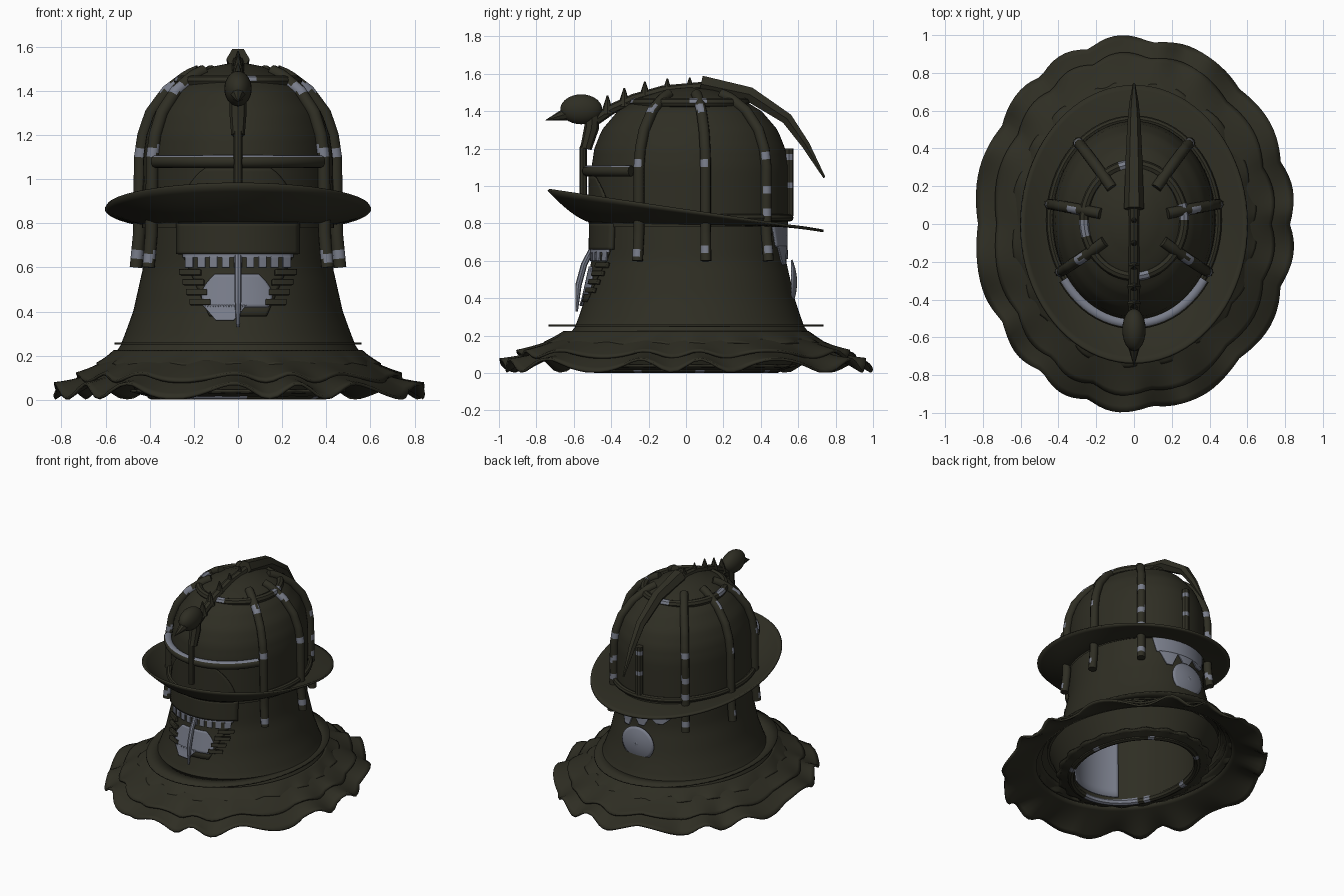
import bpy, math
from math import sin, cos, pi, radians
from mathutils import Vector

cube = bpy.data.objects.get("Cube")
if cube:
    bpy.data.objects.remove(cube, do_unlink=True)


def material(name, rgb):
    m = bpy.data.materials.new(name)
    m.use_nodes = True
    m.diffuse_color = (*rgb, 1)
    m.node_tree.nodes["Principled BSDF"].inputs["Base Color"].default_value = (*rgb, 1)
    return m


DARK = material("dark olive", (0.028, 0.027, 0.017))
GREY = material("worn blue grey", (0.19, 0.205, 0.255))
CY = 0.02

# Elliptical profiles: height, half width, half depth
BELL = [(0.19, .57, .66), (0.25, .53, .61), (0.4, .475, .56), (0.6, .43, .515), (0.9, .415, .51)]
DOME = [(0.78, .435, .525), (1.1, .43, .525), (1.2, .415, .51), (1.3, .38, .47),
        (1.4, .305, .385), (1.47, .21, .27), (1.515, .10, .13), (1.53, .001, .001)]
INNER = [(0.03, .385, .485), (0.8, .395, .485), (1.2, .38, .47), (1.4, .27, .34), (1.5, .001, .001)]


def radii(profile, z):
    z = min(max(z, profile[0][0]), profile[-1][0])
    for p, q in zip(profile, profile[1:]):
        if z <= q[0]:
            t = (z - p[0]) / (q[0] - p[0])
            return p[1] + t * (q[1] - p[1]), p[2] + t * (q[2] - p[2])


def on_shell(profile, angle, z, off=0.0):
    a, b = radii(profile, z)
    return Vector(((a + off) * cos(angle), CY + (b + off) * sin(angle), z))


def finish(ob, mats=(DARK,)):
    for m in mats:
        ob.data.materials.append(m)
    bpy.ops.object.select_all(action='DESELECT')
    ob.select_set(True)
    bpy.context.view_layer.objects.active = ob
    bpy.ops.object.shade_smooth_by_angle(angle=radians(40))
    return ob


def grid(name, fn, nu, nv, mat=DARK, closed=True, thick=0.0):
    """Sheet from fn(u, v), with u around and v across, both 0 to 1."""
    cols = nu if closed else nu + 1
    verts = [fn(i / nu, j / nv) for j in range(nv + 1) for i in range(cols)]
    faces = [(j * cols + i, j * cols + (i + 1) % cols,
              (j + 1) * cols + (i + 1) % cols, (j + 1) * cols + i)
             for j in range(nv) for i in range(nu)]
    me = bpy.data.meshes.new(name)
    me.from_pydata(verts, [], faces)
    ob = bpy.data.objects.new(name, me)
    bpy.context.collection.objects.link(ob)
    if thick:
        s = ob.modifiers.new("thickness", 'SOLIDIFY')
        s.thickness, s.offset = thick, 0
    return finish(ob, (mat,))


def tube(name, pts, radius, widths=None, mats=(DARK,), cyclic=False, sides=2):
    cu = bpy.data.curves.new(name, 'CURVE')
    cu.dimensions = '3D'
    cu.bevel_depth, cu.bevel_resolution, cu.use_fill_caps = radius, sides, True
    sp = cu.splines.new('POLY')
    sp.points.add(len(pts) - 1)
    sp.use_cyclic_u = cyclic
    for i, p in enumerate(pts):
        sp.points[i].co = (*p, 1)
        sp.points[i].radius = widths[i] if widths else 1
    ob = bpy.data.objects.new(name, cu)
    bpy.context.collection.objects.link(ob)
    bpy.ops.object.select_all(action='DESELECT')
    ob.select_set(True)
    bpy.context.view_layer.objects.active = ob
    bpy.ops.object.convert(target='MESH')
    ob = bpy.context.object
    ob.data.materials.clear()
    return finish(ob, mats)


def shell_plate(name, profile, side, half_width, z0, z1, mat, off=0.0, thick=0.008, shift=0.0):
    """Plate hugging the shell; side is -1 at the front, 1 at the back."""
    def fn(u, v):
        z = z0 + v * (z1 - z0)
        x = shift + (2 * u - 1) * half_width(v)
        a, b = radii(profile, z)
        y = CY + side * (b * math.sqrt(max(0, 1 - (x / a) ** 2)) + off)
        return (x, y, z)
    return grid(name, fn, 24, 10, mat, False, thick)


# Cloth bell, domed shell and inner shell
def shell(profile):
    z0, z1 = profile[0][0], profile[-1][0]
    return lambda u, v: on_shell(profile, 2 * pi * u, z0 + (z1 - z0) * (1 - (1 - v) ** 1.6))


grid("neck_cloth", shell(BELL), 72, 20)
grid("dome", shell(DOME), 72, 30)
grid("inner_shell", shell(INNER), 72, 30)

# Ruffled skirt layers
LAYERS = [("skirt_upper", .56, .65, .22, .65, .76, .15, 9, .012),
          ("skirt_middle", .59, .69, .18, .75, .91, .10, 7, .018),
          ("skirt_lower", .62, .74, .13, .853, 1.0, .04, 7, .034)]
for name, a0, b0, z0, a1, b1, z1, n, wave in LAYERS:
    def ruffle(u, v):
        t = 2 * pi * u
        edge = 1 - 0.035 * v * (1 - abs(sin(n * t + 0.8 * sin(3 * t))))
        z = z0 + (z1 - z0) * v + wave * v * v * sin(2 * n * t + 1.3 * sin(5 * t))
        return ((a0 + (a1 - a0) * v) * edge * cos(t),
                (b0 + (b1 - b0) * v) * edge * sin(t), max(z, 0.008))
    grid(name, ruffle, 144, 8, thick=0.014)


# Underside collar with torn edge, its wall and rim
def collar(u, v):
    t = 2 * pi * u
    w = 1 + 0.02 * v * sin(22 * t)
    return ((.38 + .10 * v) * w * cos(t), (.48 + .10 * v) * w * sin(t), .012 + .03 * v)


grid("collar", collar, 120, 4, thick=0.01)
grid("collar_wall", lambda u, v: ((.46 + .08 * v) * cos(2 * pi * u), (.56 + .07 * v) * sin(2 * pi * u),
                                  .03 + .17 * v), 72, 4)


def ellipse(a, b, z, n=64, cy=CY):
    return [(a * cos(2 * pi * i / n), cy + b * sin(2 * pi * i / n), z) for i in range(n)]


rim = tube("collar_rim", ellipse(.39, .49, .026, cy=0), 0.025, mats=(DARK, GREY), cyclic=True)
for f in rim.data.polygons:
    t = math.degrees(math.atan2(f.center.y, f.center.x))
    f.material_index = int(-135 < t < -85 or sin(radians(7 * t)) > 0.9)

# Thin hoop over the skirt
grid("skirt_hoop", lambda u, v: ((.50 + .06 * v) * cos(2 * pi * u), (.59 + .145 * v) * sin(2 * pi * u), .255),
     72, 1, thick=0.01)


# Tilted dish brim
def brim(u, v):
    t = 2 * pi * u
    a, b = .42 + .18 * v, .50 + .235 * v
    inner, outer = .80 - .01 * sin(t), .87 - .11 * sin(t)
    return (a * cos(t), b * sin(t), inner + (outer - inner) * v ** 1.5)


grid("brim", brim, 80, 8, thick=0.014)
tube("dome_base_ring", ellipse(.445, .535, .83), 0.02, cyclic=True)

# Cage ribs with worn patches
RIBS = [("front", -30, (.65, 1.13, 1.41)), ("middle", 9, (.66, 1.12, 1.42)),
        ("rear", 49, (.67, .86, .99, 1.16))]
for side, label in ((1, "left"), (-1, "right")):
    for part, deg, patches in RIBS:
        ang = radians(deg if side > 0 else 180 - deg)
        heights = [0.60 + 0.02 * i for i in range(44)] + [1.475, 1.49]
        pts = [on_shell(DOME, ang, z, 0.018 + 0.1 * max(0, .75 - z)) for z in heights]
        rib = tube(f"{part}_{label}_rib", pts, 0.029, mats=(DARK, GREY), sides=3)
        for f in rib.data.polygons:
            worn = any(abs(f.center.z - z) < .02 for z in patches)
            f.material_index = int(worn and f.normal.y * (1 if part == "rear" else -1) > -0.4)

top_ring = tube("top_ring", ellipse(.265, .295, 1.445), 0.026, mats=(DARK, GREY), cyclic=True)
for f in top_ring.data.polygons:
    t = math.atan2(f.center.y - CY, f.center.x)
    f.material_index = int(sin(4 * t + 1) > 0.85 and f.normal.z > 0.2)

# Curved front bar with a worn upper strip
bar = tube("front_bar", [on_shell(DOME, radians(d), 1.08, 0.022) for d in range(215, 326, 5)],
           0.029, mats=(DARK, GREY), sides=6)
for f in bar.data.polygons:
    f.material_index = int(f.normal.z > 0.6)

# Plates on the front of the shell
shell_plate("brow_plate", DOME, -1, lambda v: .27 * math.sqrt(1 - .75 * v * v), .80, 1.06, DARK, .012)
shell_plate("visor", BELL, -1, lambda v: .27, .66, .80, DARK, .012, .03)

# Torn face opening
shell_plate("face_opening", BELL, -1, lambda v: .13 + .12 * v, .38, .66, DARK, .006)
shell_plate("face_lining", BELL, -1, lambda v: .07 + .09 * sin(pi * (.3 + .6 * v)),
            .42, .57, GREY, .014, shift=-.005)
shell_plate("face_lining_tip", BELL, -1, lambda v: .04 + .06 * v, .36, .43, GREY, .014, shift=-.06)
shell_plate("inner_lining", INNER, -1, lambda v: .19, .05, .72, GREY, -.008)
shell_plate("teeth_strip", BELL, -1, lambda v: .25, .645, .662, GREY, .014)
for i in range(9):
    shell_plate("tooth", BELL, -1, lambda v: .017, .60, .65, GREY, .014, shift=-.22 + .055 * i)
for side in (-1, 1):
    for i in range(4):
        shell_plate("torn_ledge", BELL, -1, lambda v: .045, .43 + .045 * i, .455 + .045 * i,
                    DARK, .02, .02, side * (.17 + .015 * i))
tube("face_blade", [(0, -.50, .67), (0, -.545, .58), (0, -.575, .47), (0, -.585, .33)],
     0.014, [1, 1.2, 1.2, .5], (GREY,))

# Back lining with hanging drips, and disc
shell_plate("back_lining", BELL, 1, lambda v: .20 + .03 * v, .675, .82, GREY, .006)
for x, low in ((-.14, .64), (-.01, .61), (.12, .58)):
    shell_plate("lining_drip", BELL, 1, lambda v: .02 + .045 * v, low, .68, GREY, .006, shift=x)
grid("back_disc", lambda u, v: (.13 * v * cos(2 * pi * u), .59 - .025 * v * v,
                                .485 + .12 * v * sin(2 * pi * u)), 32, 6, GREY, thick=0.008)

# Back stem with worn patches
stem = tube("back_stem", [(0, .55, .84 + .03 * i) for i in range(13)], 0.026, mats=(DARK, GREY))
for f in stem.data.polygons:
    f.material_index = int(abs(f.center.z - 1.0) < .02 or abs(f.center.z - 1.15) < .02)

# Crest: spine, spikes, tail
tube("spine", [(0, -.50, 1.34), (0, -.40, 1.41), (0, -.28, 1.465), (0, -.12, 1.51), (0, .1, 1.53)], 0.028)
for y, z in ((-.42, 1.42), (-.33, 1.46), (-.22, 1.495), (-.10, 1.51), (.02, 1.515)):
    bpy.ops.mesh.primitive_cone_add(vertices=8, radius1=.036, radius2=.004, depth=.10,
                                    location=(0, y, z + .015))
    bpy.context.object.name = "spike"
    finish(bpy.context.object)
tube("tail", [(0, .08, 1.545), (0, .34, 1.49), (0, .54, 1.36), (0, .64, 1.22), (0, .74, 1.045)],
     0.05, [1.05, .9, .7, .5, .14], sides=1)

# Bird-like head with beak and neck
bpy.ops.mesh.primitive_uv_sphere_add(segments=24, ring_count=14, radius=1, location=(0, -.56, 1.41))
head = bpy.context.object
head.name = "crest_head"
head.scale = (.062, .112, .08)
finish(head)
tube("beak", [(0, -.64, 1.385), (0, -.75, 1.352)], 0.035, [1, .05])
tube("crest_neck", [(0, -.50, 1.38), (0, -.505, 1.31), (0, -.535, 1.2)], 0.036, [1.1, 1.1, .85])
tube("crest_stem", [(0, -.535, 1.24), (0, -.55, 1.2), (0, -.55, .92)], 0.02)
